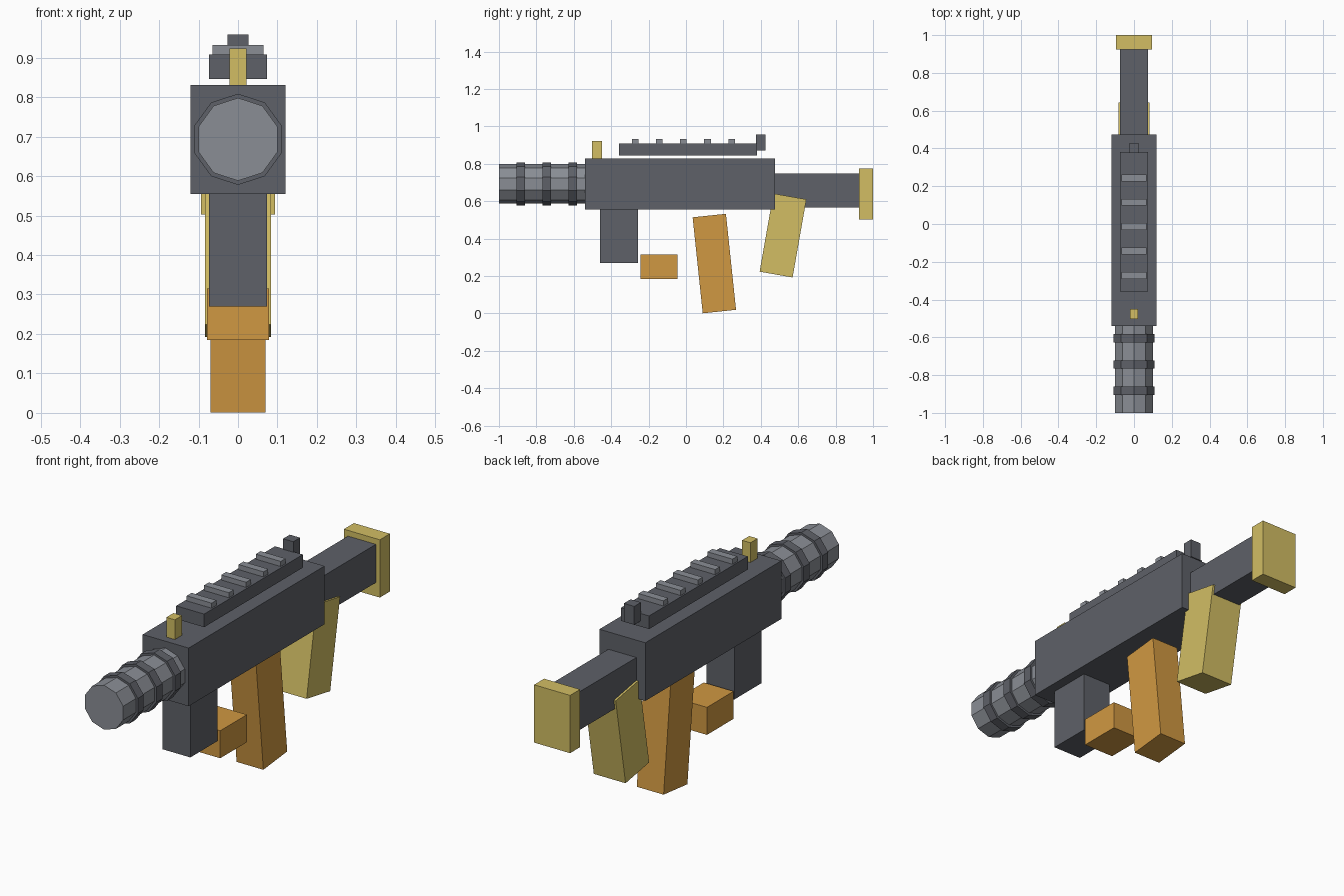
import bpy
import math

if "Cube" in bpy.data.objects:
    bpy.data.objects.remove(bpy.data.objects["Cube"])


def material(name, rgb):
    m = bpy.data.materials.new(name)
    m.diffuse_color = (*rgb, 1.0)
    m.use_nodes = True
    m.node_tree.nodes["Principled BSDF"].inputs["Base Color"].default_value = m.diffuse_color
    return m


DARK = material("dark_grey", (0.112, 0.119, 0.138))
LIGHT = material("light_grey", (0.254, 0.270, 0.301))
ORANGE = material("orange", (0.631, 0.314, 0.054))
YELLOW = material("yellow", (0.645, 0.515, 0.127))


def finish(name, mat):
    ob = bpy.context.object
    ob.name = ob.data.name = name
    ob.data.materials.append(mat)
    return ob


def box(name, mat, half_x, y, z, tilt=0.0):
    """Box centred on x, given its (min, max) in y and z, tilted about x."""
    bpy.ops.mesh.primitive_cube_add(size=1, location=(0, sum(y) / 2, sum(z) / 2))
    ob = finish(name, mat)
    ob.scale = (2 * half_x, y[1] - y[0], z[1] - z[0])
    ob.rotation_euler.x = math.radians(tilt)
    return ob


def tube(name, mat, radius, y0, y1, z=0.693):
    """Ten-sided cylinder along y with a corner at the top."""
    bpy.ops.mesh.primitive_cylinder_add(
        vertices=10, radius=radius, depth=y1 - y0,
        location=(0, (y0 + y1) / 2, z), rotation=(math.pi / 2, 0, 0))
    return finish(name, mat)


# Main body and stock
box("receiver", DARK, 0.12, (-0.54, 0.475), (0.555, 0.83))
box("stock", DARK, 0.073, (0.475, 0.925), (0.567, 0.748))
box("butt_plate", YELLOW, 0.094, (0.925, 1.0), (0.502, 0.775))

# Barrel with three raised rings
tube("barrel", LIGHT, 0.105, -1.0, -0.54)
for i in range(3):
    y = -0.883 + 0.139 * i
    tube(f"barrel_ring_{i + 1}", DARK, 0.1155, y - 0.022, y + 0.022)

# Top rail with cross bars
box("top_rail", DARK, 0.073, (-0.357, 0.38), (0.846, 0.908))
for i in range(5):
    y = -0.272 + 0.129 * i
    box(f"rail_bar_{i + 1}", LIGHT, 0.065, (y - 0.018, y + 0.018), (0.90, 0.932))

# Sights
box("front_sight", YELLOW, 0.022, (-0.503, -0.45), (0.83, 0.923))
box("rear_sight", DARK, 0.027, (0.375, 0.425), (0.871, 0.958))

# Parts under the body
box("front_block", DARK, 0.073, (-0.46, -0.257), (0.27, 0.555))
box("lower_block", ORANGE, 0.078, (-0.244, -0.045), (0.185, 0.315))
box("magazine", ORANGE, 0.07, (0.062, 0.241), (0.009, 0.525), tilt=6)
box("grip", YELLOW, 0.083, (0.429, 0.608), (0.205, 0.629), tilt=-10)
